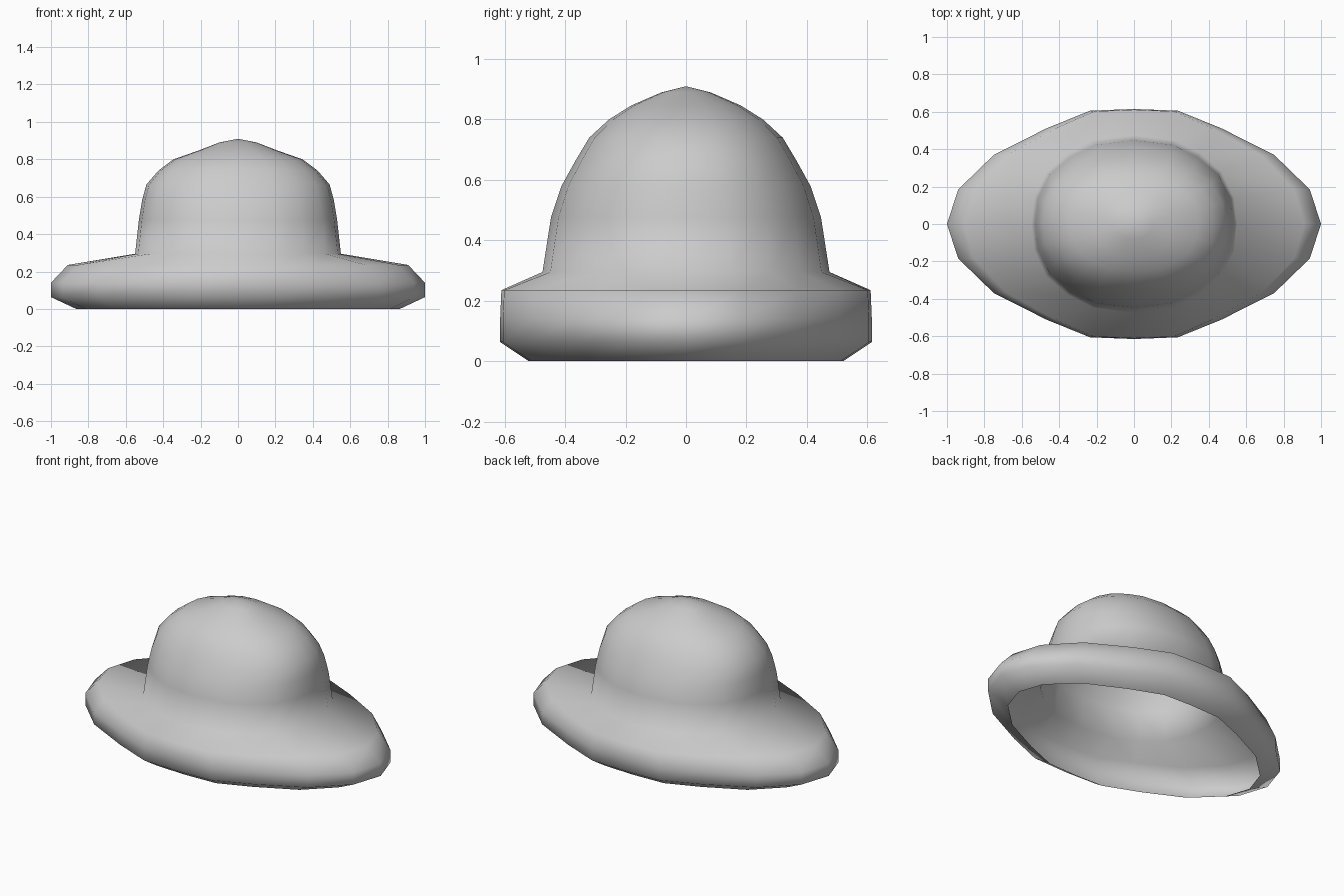
import bpy, bmesh

if "Cube" in bpy.data.objects:
    bpy.data.objects.remove(bpy.data.objects["Cube"])

# Quarter outlines seen from above, scaled to unit half-width and half-depth
BRIM = [(1, 0), (.94, .30), (.75, .60), (.47, .83), (.235, .985), (0, 1)]
CROWN = [(1, 0), (.97, .30), (.85, .59), (.64, .80), (.39, .945), (0, 1)]


def full_outline(q):
    # Mirror a quarter outline into a closed loop of 20 points
    half = q + [(-x, y) for x, y in q[-2::-1]]
    return half + [(x, -y) for x, y in half[-2:0:-1]]


# Hat profile: half-width, half-depth, height, outline
rings = [
    (.865, .52, 0, BRIM),
    (1, .615, .063, BRIM),
    (1, .615, .14, BRIM),
    (.91, .611, .235, BRIM),
    (.55, .475, .295, CROWN),
    (.53, .447, .475, CROWN),
    (.513, .412, .58, CROWN),
    (.49, .365, .665, CROWN),
    (.425, .32, .74, CROWN),
    (.345, .255, .80, CROWN),
    (.21, .18, .847, CROWN),
    (.10, .08, .89, CROWN),
]

# Open shell: brim with tucked-under rim and domed crown
bm = bmesh.new()
loops = [[bm.verts.new((x * a, y * b, z)) for x, y in full_outline(q)]
         for a, b, z, q in rings]
n = len(loops[0])
for low, high in zip(loops, loops[1:]):
    for i in range(n):
        j = (i + 1) % n
        bm.faces.new((low[i], low[j], high[j], high[i]))
tip = bm.verts.new((0, 0, .91))
for i in range(n):
    bm.faces.new((loops[-1][i], loops[-1][(i + 1) % n], tip))
for f in bm.faces:
    f.smooth = True

mesh = bpy.data.meshes.new("hat")
bm.to_mesh(mesh)
bm.free()
hat = bpy.data.objects.new("hat", mesh)
bpy.context.collection.objects.link(hat)
